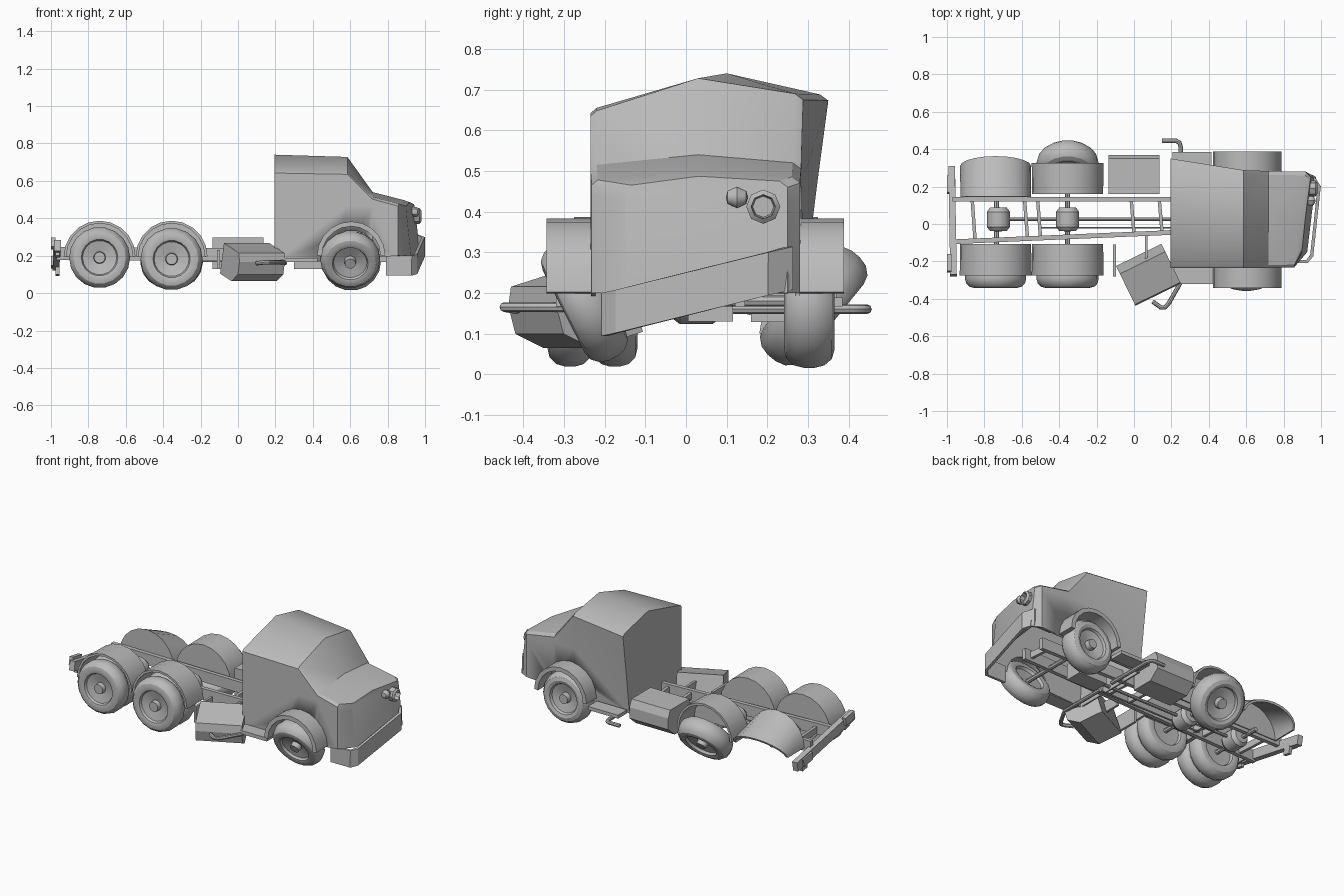
import bpy, bmesh
from math import sin, cos, pi, radians
from mathutils import Matrix, Vector

if "Cube" in bpy.data.objects:
    bpy.data.objects.remove(bpy.data.objects["Cube"])

grey = bpy.data.materials.new("plain grey")
grey.use_nodes = True
tone = (0.5, 0.5, 0.5, 1)
grey.diffuse_color = tone
grey.node_tree.nodes["Principled BSDF"].inputs["Base Color"].default_value = tone


def activate(ob):
    bpy.ops.object.select_all(action='DESELECT')
    ob.select_set(True)
    bpy.context.view_layer.objects.active = ob


def finish(name, bm, thick=0, offset=0, smooth=True):
    bmesh.ops.recalc_face_normals(bm, faces=bm.faces)
    me = bpy.data.meshes.new(name)
    bm.to_mesh(me)
    bm.free()
    me.materials.append(grey)
    ob = bpy.data.objects.new(name, me)
    bpy.context.collection.objects.link(ob)
    activate(ob)
    if thick:
        mod = ob.modifiers.new("thickness", 'SOLIDIFY')
        mod.thickness, mod.offset = thick, offset
        bpy.ops.object.modifier_apply(modifier=mod.name)
    if smooth:
        bpy.ops.object.shade_smooth_by_angle(angle=radians(32))
    return ob


def sheet(name, rows, thick, offset=0, caps=()):
    """Surface through rows of points; caps closes the given rows."""
    bm = bmesh.new()
    grid = [[bm.verts.new(p) for p in row] for row in rows]
    for a, b in zip(grid, grid[1:]):
        for i in range(len(a) - 1):
            bm.faces.new((a[i], a[i + 1], b[i + 1], b[i]))
    for c in caps:
        bm.faces.new(grid[c])
    return finish(name, bm, thick, offset)


def box(name, loc, size, rot=(0, 0, 0)):
    bm = bmesh.new()
    bmesh.ops.create_cube(bm, size=1)
    ob = finish(name, bm, smooth=False)
    ob.location, ob.scale, ob.rotation_euler = loc, size, rot
    return ob


def beam(name, a, b, width, height):
    """Rectangular bar from a to b."""
    a, b = Vector(a), Vector(b)
    ob = box(name, (a + b) / 2, ((b - a).length, width, height))
    ob.rotation_euler = (b - a).to_track_quat('X', 'Z').to_euler()
    return ob


def lathe(name, profile, loc, tilt=0, side=1, steps=18):
    """Profile of (radius, y) turned round the y axis."""
    bm = bmesh.new()
    rings = [[bm.verts.new((r * cos(k * 2 * pi / steps), side * y, r * sin(k * 2 * pi / steps)))
              for k in range(steps)] for r, y in profile]
    for a, b in zip(rings, rings[1:]):
        for k in range(steps):
            j = (k + 1) % steps
            bm.faces.new((a[k], a[j], b[j], b[k]))
    bmesh.ops.remove_doubles(bm, verts=bm.verts, dist=0.0001)
    bm.transform(Matrix.Translation(loc) @ Matrix.Rotation(-side * tilt, 4, 'X'))
    return finish(name, bm)


def pipe(name, pts, radius):
    cu = bpy.data.curves.new(name, 'CURVE')
    cu.dimensions = '3D'
    cu.bevel_depth, cu.bevel_resolution, cu.use_fill_caps = radius, 2, True
    sp = cu.splines.new('POLY')
    sp.points.add(len(pts) - 1)
    for p, co in zip(sp.points, pts):
        p.co = (*co, 1)
    cu.materials.append(grey)
    ob = bpy.data.objects.new(name, cu)
    bpy.context.collection.objects.link(ob)
    activate(ob)
    bpy.ops.object.convert(target='MESH')
    bpy.ops.object.shade_smooth_by_angle(angle=radians(40))


def wheel(name, loc, r, w, side, tilt=0):
    """Round-shouldered tyre with a dished rim and a hub."""
    lathe(name, [(0, -.5 * w), (.56 * r, -.6 * w), (.6 * r, -.9 * w), (.72 * r, -w), (.86 * r, -.9 * w),
                 (.96 * r, -.6 * w), (r, -.2 * w), (r, .2 * w), (.96 * r, .6 * w), (.86 * r, .9 * w),
                 (.72 * r, w), (.6 * r, .9 * w), (.56 * r, .65 * w), (.2 * r, .4 * w),
                 (.18 * r, .9 * w), (0, .9 * w)],
          loc, radians(tilt), side)


def fender(name, x, z, r, inner, outer, thick=.014, wall=True, flare=0):
    """Half-round guard, with an optional closed inner wall."""
    arc = [(k * pi / 10) for k in range(11)]
    rows = [[(x + r * cos(a), inner, z + r * sin(a)) for a in arc],
            [(x + r * cos(a), outer + flare * sin(a), z + r * sin(a) - 2 * flare * sin(a))
             for a in arc]]
    sheet(name, rows, thick, 0, (0,) if wall else ())


# Cab: sections from rear to nose, split by a belt line
def section(x, zb, yr, zr, yp, zp, yl, zl, ylow, skew=0, lean=0):
    belt = min(.47, zr - .04)
    ybelt = ylow + (yl - ylow) * (belt - zb) / (zl - zb)
    pts = [(yr, zb), (yr, belt), (yr, zr - .013), (yr + .015, zr), (yp, zp),
           (yl - .02, zl), (yl, zl - .015), (ybelt, belt), (ylow, zb)]
    return [(x + skew * (y - .05) - lean * (z - .2), y, z) for y, z in pts]


cab = sheet("cab", [
    section(.195, .165, -.235, .655, .10, .74, .35, .688, .285),
    section(.585, .18, -.235, .648, .03, .728, .288, .69, .28),
    section(.72, .19, -.235, .515, .03, .54, .283, .52, .28),
    section(.89, .2, -.232, .478, .03, .497, .28, .485, .28, .12),
    section(.95, .2, -.15, .465, .03, .487, .25, .475, .25, .12, .11)], .012, -1, (0, -1))
arch = lathe("arch_cutter", [(0, -.5), (.15, -.5), (.15, .5), (0, .5)], (.605, 0, .185))
arch.hide_render = True
activate(cab)
cut = cab.modifiers.new("arches", 'BOOLEAN')
cut.operation, cut.object = 'DIFFERENCE', arch
bpy.ops.object.modifier_apply(modifier=cut.name)
bpy.data.objects.remove(arch)

# Bent front bumper
plan = [(.79, -.2), (.925, -.2), (.95, -.17), (.99, .2), (.955, .255), (.83, .255)]
sheet("front_bumper", [[(x, y, .147 + .25 * (y + .2) + dz) for x, y in plan] for dz in (-.053, .053)], .018)

# Remaining headlight and its ring
lamp = lathe("small_lamp", [(0, -.027), (.016, -.023), (.027, 0), (.016, .023), (0, .027)], (0, 0, 0))
lamp.location = (.945, .125, .435)
ring = lathe("headlight_ring", [(.0, 0), (.026, 0), (.03, .03), (.042, .02), (.042, -.04), (0, -.04)],
             (0, 0, 0), steps=8)
ring.location, ring.rotation_euler = (.95, .19, .412), (0, 0, -pi / 2)

# Wheels; some are knocked out of line, twins at the rear right, rear left one gone
wheel("front_right_wheel", (.6, -.25, .18), .16, .057, -1, 27)
wheel("front_left_wheel", (.605, .303, .173), .16, .062, 1)
for part, y in (("inner", -.175), ("outer", -.285)):
    wheel(f"rear_right_{part}_wheel", (-.74, y, .19), .163, .056, -1)
    wheel(f"middle_right_{part}_wheel", (-.355, y, .182), .166, .056, -1)
wheel("middle_left_wheel", (-.355, .314, .168), .167, .062, 1, 39)

# Fenders
fender("front_right_fender", .605, .2, .17, -.225, -.343, .026, False)
fender("front_left_fender", .605, .2, .17, .27, .388, .026, False)
fender("rear_right_fender", -.74, .195, .185, -.112, -.275)
fender("middle_right_fender", -.355, .195, .185, -.112, -.275)
fender("middle_left_fender", -.355, .195, .185, .165, .325)
fender("rear_left_fender", -.74, .195, .183, .15, .31, flare=.05)

# Frame rails and cross members
beam("left_rail", (-.97, .133, .212), (.8, .133, .2), .025, .07)
beam("right_rail", (-.97, -.095, .212), (.8, -.02, .2), .025, .07)
for i, (x, y) in enumerate([(-.85, -.08), (-.57, -.07), (-.5, -.07), (0, -.05), (.15, -.045), (.75, -.02)]):
    beam(f"cross_member_{i + 1}", (x, y, .205), (x - .015, .13, .205), .018, .04)

# Axles, differentials and shafts
for part, x, y0, y1 in (("rear", -.735, -.2, .2), ("middle", -.355, -.2, .28), ("front", .605, -.24, .3)):
    pipe(part + "_axle", [(x, y0, .18), (x, y1, .18)], .014)
for part, x in (("rear", -.725), ("middle", -.355)):
    lathe(part + "_differential", [(0, -.065), (.045, -.062), (.062, -.04), (.062, .04), (.045, .062), (0, .065)],
          (x, .025, .185), steps=12)
pipe("drive_shaft", [(-.7, .025, .185), (.5, .025, .185)], .01)
pipe("brake_line", [(-.5, -.02, .17), (.3, -.02, .17)], .005)
box("gearbox", (.4, .06, .18), (.2, .11, .1))

# Rear bar hanging at a slant, with lamp plates
beam("rear_bar", (-.965, -.275, .255), (-.975, .305, .15), .035, .06)
for part, y, z in (("right", -.21, .265), ("left", .21, .165)):
    box(part + "_tail_lamp_plate", (-.988, y, z), (.024, .09, .05), (radians(-10), 0, 0))
    box(part + "_bar_bracket", (-.965, y, z - .04), (.02, .05, .06), (radians(-10), 0, 0))


# Fuel tanks: chamfered profile drawn out along x, flat-faced
def tank(name, loc, side, rot):
    prof = [(-.105, -.085), (.04, -.085), (.105, -.03), (.105, .04), (.085, .085), (-.105, .085)]
    bm = bmesh.new()
    ends = [[bm.verts.new((x, side * y, z)) for y, z in prof] for x in (-.135, .135)]
    for i in range(len(prof)):
        a, b = ends[0], ends[1]
        bm.faces.new((a[i - 1], a[i], b[i], b[i - 1]))
    for end in ends:
        bm.faces.new(end)
    ob = finish(name, bm, smooth=False)
    ob.location, ob.rotation_euler = loc, [radians(a) for a in rot]


tank("left_tank", (0, .265, .213), 1, (0, 0, 0))
tank("right_tank", (.08, -.277, .157), -1, (16, 0, 26))

# Tank brackets, steps and exhaust pipes
box("rear_tank_bracket", (-.105, -.195, .18), (.015, .17, .1))
box("front_tank_bracket", (.065, -.13, .19), (.015, .13, .07))
box("right_step", (.32, -.275, .178), (.21, .09, .022))
box("left_step", (.31, .34, .178), (.21, .09, .022))
pipe("left_exhaust", [(.15, .445, .16), (.225, .445, .16), (.243, .435, .16), (.25, .41, .16), (.25, .1, .16)], .012)
pipe("right_exhaust", [(.1, -.415, .16), (.145, -.447, .165), (.165, -.447, .165), (.185, -.425, .165),
                       (.245, -.32, .165), (.25, 0, .16)], .012)
